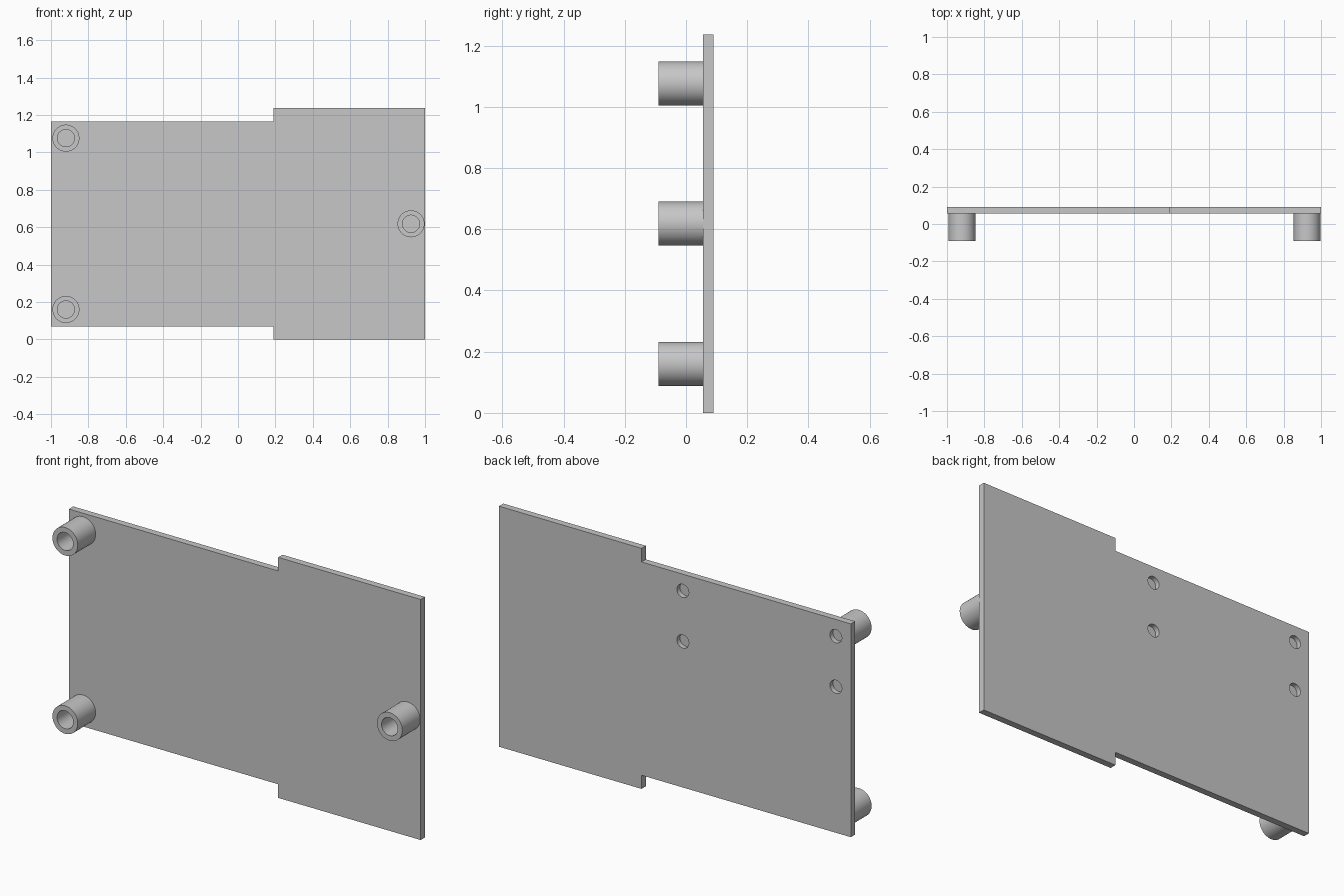
import bpy
import bmesh
import math
from mathutils import Vector

cube = bpy.data.objects.get("Cube")
if cube:
    bpy.data.objects.remove(cube, do_unlink=True)

# Plate faces, post front and hole floor along y
BACK, FACE, POST_FRONT, HOLE_FLOOR = 0.09, 0.055, -0.09, 0.065
HEIGHT = 1.236

grey = bpy.data.materials.new("plain_grey")
colour = (0.57, 0.57, 0.57, 1)
grey.diffuse_color = colour
grey.use_nodes = True
grey.node_tree.nodes["Principled BSDF"].inputs["Base Color"].default_value = colour


def add_object(name, bm):
    bmesh.ops.recalc_face_normals(bm, faces=bm.faces)
    mesh = bpy.data.meshes.new(name)
    bm.to_mesh(mesh)
    bm.free()
    mesh.materials.append(grey)
    obj = bpy.data.objects.new(name, mesh)
    bpy.context.collection.objects.link(obj)
    return obj


def activate(obj):
    bpy.ops.object.select_all(action='DESELECT')
    obj.select_set(True)
    bpy.context.view_layer.objects.active = obj


def extruded(name, outline, y0, y1):
    """Extrude an (x, z) outline from y0 to y1."""
    bm = bmesh.new()
    face = bm.faces.new([bm.verts.new((x, y0, z)) for x, z in outline])
    geom = bmesh.ops.extrude_face_region(bm, geom=[face])["geom"]
    verts = [g for g in geom if isinstance(g, bmesh.types.BMVert)]
    bmesh.ops.translate(bm, verts=verts, vec=(0, y1 - y0, 0))
    return add_object(name, bm)


def hollow_post(name, x, z, outer=0.072, inner=0.046, sides=64):
    """Revolve a closed wall section around a y axis."""
    bm = bmesh.new()
    foot = FACE + 0.005
    section = [(inner, foot), (inner, POST_FRONT), (outer, POST_FRONT), (outer, foot)]
    verts = [bm.verts.new((x + r, y, z)) for r, y in section]
    edges = [bm.edges.new((verts[i - 1], verts[i])) for i in range(len(verts))]
    bmesh.ops.spin(bm, geom=verts + edges, cent=(x, 0, z), axis=(0, 1, 0),
                   angle=math.tau, steps=sides, use_duplicate=False)
    bmesh.ops.remove_doubles(bm, verts=bm.verts, dist=0.0001)
    obj = add_object(name, bm)
    activate(obj)
    bpy.ops.object.shade_smooth_by_angle(angle=math.radians(30))


# Stepped plate, wider on the left part
step, inset = 0.19, 0.07
plate = extruded("plate", [
    (-1, inset), (step, inset), (step, 0), (1, 0),
    (1, HEIGHT), (step, HEIGHT), (step, HEIGHT - inset), (-1, HEIGHT - inset),
], FACE, BACK)

# Four shallow round holes in the back of the plate
for x in (-0.915, -0.045):
    for z in (0.82, 1.08):
        circle = [(x + 0.034 * math.cos(math.tau * i / 32),
                   z + 0.034 * math.sin(math.tau * i / 32)) for i in range(32)]
        cutter = extruded("hole_cutter", circle, HOLE_FLOOR, BACK + 0.05)
        cutter.hide_render = True
        activate(plate)
        cut = plate.modifiers.new("hole", 'BOOLEAN')
        cut.operation = 'DIFFERENCE'
        cut.solver = 'EXACT'
        cut.object = cutter
        bpy.ops.object.modifier_apply(modifier=cut.name)
        bpy.data.objects.remove(cutter, do_unlink=True)

activate(plate)
bpy.ops.object.shade_smooth_by_angle(angle=math.radians(30))

# Three hollow standoff posts on the front
hollow_post("upper_right_post", -0.92, 1.076)
hollow_post("lower_right_post", -0.92, 0.16)
hollow_post("left_post", 0.925, HEIGHT / 2)
